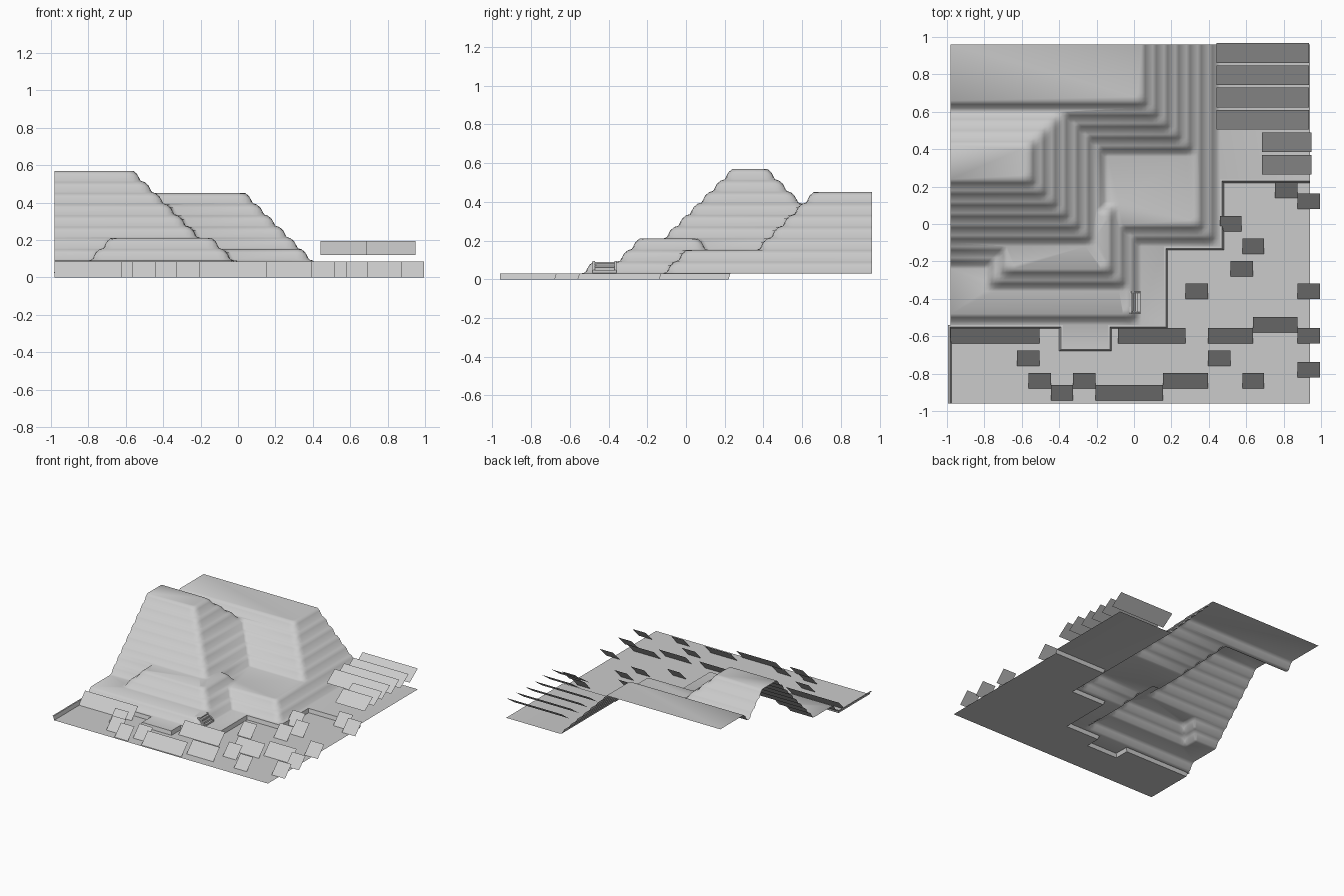
import bpy, bmesh, math

if "Cube" in bpy.data.objects:
    bpy.data.objects.remove(bpy.data.objects["Cube"])

STEP, GROUND = 0.06, 0.03
X0, X1, Y0, Y1 = -0.98, 0.94, -0.96, 0.96

stone = bpy.data.materials.new("plain_grey")
stone.diffuse_color = (0.6, 0.6, 0.6, 1)
stone.use_nodes = True
stone.node_tree.nodes["Principled BSDF"].inputs["Base Color"].default_value = stone.diffuse_color


def make(name, verts, faces):
    me = bpy.data.meshes.new(name)
    me.from_pydata(verts, [], faces)
    me.materials.append(stone)
    ob = bpy.data.objects.new(name, me)
    bpy.context.collection.objects.link(ob)
    return ob


def soft_min(values, k=0.035):
    # minimum that rounds the outer corners of the cliffs a little
    out = values[0]
    for v in values[1:]:
        out = min(out, v) - max(k - abs(out - v), 0) ** 2 / (4 * k)
    return out


def slope(x, y):
    # each plateau: a cap height and its 45 degree sides
    return max(
        GROUND,
        min(0.57, soft_min([y + 0.33, 0.01 - x, 0.99 - y])),             # high ridge
        min(0.45, soft_min([y - 0.21, 0.49 - x])),                       # back plateau
        min(0.15, soft_min([y + 0.15, 0.49 - x])),                       # middle plateau
        min(0.21, soft_min([y + 0.45, 0.07 - x, x + 0.89, 0.27 - y])),   # front terrace
        min(0.09, soft_min([y + 0.57, 0.07 - x])))                       # low terrace


def stair(h):
    # turn the even slope into steep bands with narrow ledges
    n = math.floor((h - GROUND) / STEP + 1e-6)
    t = (h - GROUND) / STEP - n
    pts = [(0, 0), (1 / 3, 0.1), (2 / 3, 0.72), (1, 1)]
    for (a, fa), (b, fb) in zip(pts, pts[1:]):
        if t <= b + 1e-6:
            return GROUND + STEP * (n + fa + (fb - fa) * (t - a) / (b - a))
    return h


def is_water(x, y):
    if y < -0.54:
        return not (-0.38 < x < -0.14 and y > -0.66)
    return (x > 0.16 and y < -0.12) or (x > 0.46 and y < 0.24)


# terraced land
N = 96
D = (X1 - X0) / N
verts = [(X0 + i * D, Y0 + j * D, stair(slope(X0 + i * D, Y0 + j * D)))
         for j in range(N + 1) for i in range(N + 1)]
faces = []
for j in range(N):
    for i in range(N):
        if not is_water(X0 + (i + 0.5) * D, Y0 + (j + 0.5) * D):
            a = j * (N + 1) + i
            faces.append((a, a + 1, a + N + 2, a + N + 1))
land = make("terraced_land", verts, faces)
bm = bmesh.new()
bm.from_mesh(land.data)
bmesh.ops.delete(bm, geom=[v for v in bm.verts if not v.link_faces], context='VERTS')
bmesh.ops.dissolve_limit(bm, angle_limit=0.01, verts=bm.verts[:], edges=bm.edges[:])
bmesh.ops.triangulate(bm, faces=[f for f in bm.faces if len(f.verts) > 4])
bm.to_mesh(land.data)
bm.free()
bpy.context.view_layer.objects.active = land
land.select_set(True)
bpy.ops.object.shade_smooth_by_angle(angle=math.radians(65))
land.select_set(False)

# shore: lip and short wall along the water's edge
shore = [(-0.995, Y0), (-0.995, -0.54), (-0.38, -0.54), (-0.38, -0.66), (-0.14, -0.66),
         (-0.14, -0.54), (0.16, -0.54), (0.16, -0.12), (0.46, -0.12), (0.46, 0.24), (X1, 0.24)]


def offset(path, d):
    norms = []
    for (ax, ay), (bx, by) in zip(path, path[1:]):
        n = math.hypot(bx - ax, by - ay)
        norms.append(((by - ay) / n, (ax - bx) / n))
    out = []
    for k, (x, y) in enumerate(path):
        near = set(norms[max(k - 1, 0):k + 1])
        out.append((x + d * sum(n[0] for n in near), y + d * sum(n[1] for n in near)))
    return out


rows = [(0, GROUND), (0.011, GROUND), (0.02, 0)]
M = len(shore)
verts = [(x, y, z) for d, z in rows for x, y in offset(shore, d)]
faces = [(r * M + k, (r + 1) * M + k, (r + 1) * M + k + 1, r * M + k + 1)
         for r in range(2) for k in range(M - 1)]
make("shore_wall", verts, faces)

# low flat area
outline = offset(shore, 0.02) + [(X1, Y0)]
make("low_flat", [(x, y, 0) for x, y in outline], [tuple(reversed(range(len(outline))))])


def leaning_cards(name, cards, depth, z0, z1):
    # flat cards leaning back from their front edge
    v, f = [], []
    for xa, xb, y in cards:
        b = len(v)
        v += [(xa, y, z0), (xb, y, z0), (xb, y + depth, z1), (xa, y + depth, z1)]
        f.append((b, b + 1, b + 2, b + 3))
    make(name, v, f)


# small cards on the low flat
leaning_cards("low_cards", [
    (-0.98, -0.505, -0.64), (-0.625, -0.505, -0.76), (-0.565, -0.445, -0.88),
    (-0.445, -0.325, -0.945), (-0.325, -0.205, -0.88), (-0.205, 0.155, -0.945),
    (0.155, 0.395, -0.88), (-0.085, 0.275, -0.64), (0.395, 0.635, -0.64),
    (0.635, 0.875, -0.58), (0.395, 0.515, -0.76), (0.58, 0.695, -0.88),
    (0.875, 0.995, -0.64), (0.875, 0.995, -0.82), (0.875, 0.995, -0.40),
    (0.275, 0.395, -0.40), (0.515, 0.635, -0.28), (0.58, 0.695, -0.16),
    (0.46, 0.575, -0.04), (0.755, 0.875, 0.14), (0.875, 0.995, 0.08)], 0.083, 0, 0.086)

# large raised cards at the back right
leaning_cards("raised_cards",
              [(0.44, 0.935, 0.505 + 0.119 * k) for k in range(4)]
              + [(0.685, 0.95, 0.265 + 0.119 * k) for k in range(2)], 0.105, 0.12, 0.195)

# small stairs up the low terrace
prof = [(0.035, GROUND)]
for k in range(4):
    prof += [(0.035 - 0.015 * k, 0.045 + 0.015 * k), (0.02 - 0.015 * k, 0.045 + 0.015 * k)]
K = len(prof)
make("stairs", [(x, y, z) for y in (-0.47, -0.37) for x, z in prof],
     [(k, k + 1, K + k + 1, K + k) for k in range(K - 1)])


# stair side rails
def rail(name, y):
    side = [(0.035, GROUND), (0.035, 0.048), (-0.015, 0.094), (-0.025, 0.094), (-0.025, 0.08)]
    n = len(side)
    make(name, [(x, yy, z) for yy in (y, y + 0.012) for x, z in side],
         [tuple(range(n)), tuple(reversed(range(n, 2 * n)))]
         + [(k, n + k, n + (k + 1) % n, (k + 1) % n) for k in range(n)])


rail("stair_rail_front", -0.482)
rail("stair_rail_back", -0.37)
